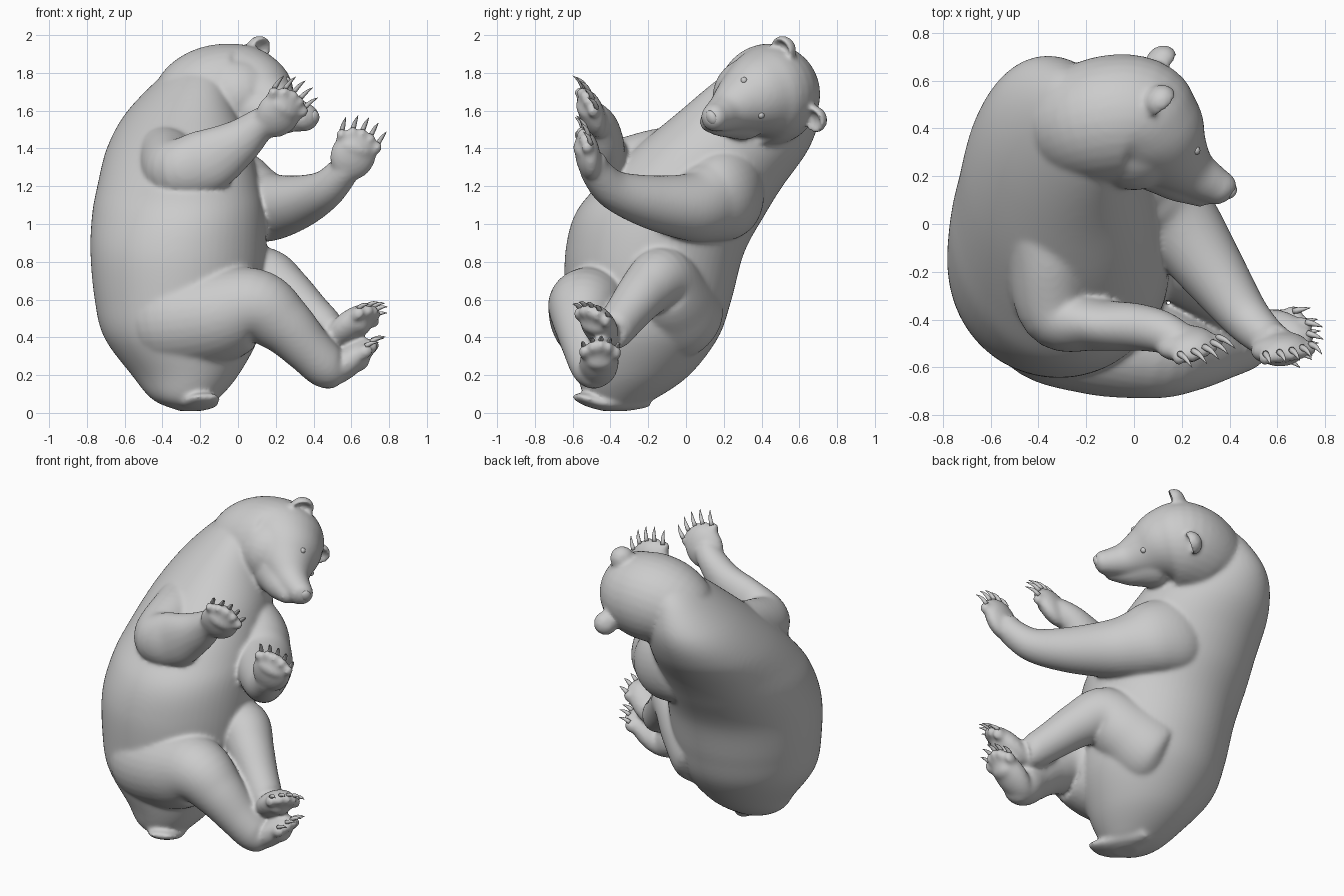
import bpy, bmesh, math
from mathutils import Vector, Matrix

cube = bpy.data.objects.get("Cube")
if cube:
    bpy.data.objects.remove(cube, do_unlink=True)


def spline(points, steps):
    """Catmull-Rom samples through points holding position and radii."""
    pts = [Vector(p) for p in points]
    pts = [2 * pts[0] - pts[1]] + pts + [2 * pts[-1] - pts[-2]]
    out = []
    for p, q, r, s in zip(pts, pts[1:], pts[2:], pts[3:]):
        for i in range(steps):
            t = i / steps
            out.append(q + (r - p) * (t / 2) + (2 * p - 5 * q + 4 * r - s) * (t * t / 2)
                       + (3 * q - p - 3 * r + s) * (t ** 3 / 2))
    return out + [pts[-2]]


def loft(bm, points, axis=None, side=(1, 0, 0), steps=6, sides=32):
    """Closed tube of ellipses; rings follow the path unless an axis is given."""
    samples = spline([p if len(p) == 5 else (*p, p[3]) for p in points], steps)
    centres = [Vector(s[:3]) for s in samples]
    rings = []
    for i, (c, s) in enumerate(zip(centres, samples)):
        t = Vector(axis) if axis else centres[min(i + 1, len(centres) - 1)] - centres[max(i - 1, 0)]
        t.normalize()
        u = Vector((0, 0, 1)).cross(t).normalized() if abs(t.z) < 0.95 else Vector(side)
        v = t.cross(u).normalized()
        angles = [math.tau * k / sides for k in range(sides)]
        rings.append([bm.verts.new(c + u * (s[3] * math.cos(a)) + v * (s[4] * math.sin(a)))
                      for a in angles])
    for lo, hi in zip(rings, rings[1:]):
        for k in range(sides):
            j = (k + 1) % sides
            bm.faces.new((lo[k], lo[j], hi[j], hi[k]))
    bm.faces.new(rings[0][::-1])
    bm.faces.new(rings[-1])


def blob(bm, centre, size, frame=Matrix()):
    """Ellipsoid with its axes turned to a frame."""
    m = Matrix.Translation(centre) @ frame @ Matrix.Diagonal((*size, 1))
    bmesh.ops.create_uvsphere(bm, u_segments=24, v_segments=14, radius=1, matrix=m)


def finish(name, bm):
    bmesh.ops.recalc_face_normals(bm, faces=bm.faces[:])
    mesh = bpy.data.meshes.new(name)
    bm.to_mesh(mesh)
    bm.free()
    for p in mesh.polygons:
        p.use_smooth = True
    obj = bpy.data.objects.new(name, mesh)
    bpy.context.collection.objects.link(obj)
    return obj


def frame_of(forward, normal):
    """Rotation whose x is sideways, y is forward and z is the normal."""
    y = Vector(forward).normalized()
    z = Vector(normal)
    z = (z - y * z.dot(y)).normalized()
    return Matrix((y.cross(z), y, z)).transposed().to_4x4()


def paw(bm, name, centre, forward, palm, size, claw):
    """Pad, five toes and palm cushion in the body; claws as their own object."""
    frame = frame_of(forward, palm)
    w, l, t = size
    place = Matrix.Translation(centre) @ frame
    blob(bm, centre, size, frame)
    blob(bm, place @ Vector((0, l * 0.3, t * 0.5)), (w * 0.7, l * 0.3, t * 0.62), frame)
    claws = bmesh.new()
    for i in range(-2, 3):
        x = i * w * 0.42
        y = l * (0.86 - 0.07 * i * i)
        blob(bm, place @ Vector((x, y, t * 0.2)), (w * 0.23, l * 0.24, t * 0.5), frame)
        pts = []
        for f, r in ((0, .014), (0.5, .011), (0.85, .006), (1.1, .001)):
            tip = Vector((x * (1 + 0.12 * f), y + l * 0.12 + claw * f, claw * (0.4 * f * f - 0.1)))
            pts.append((*(place @ tip), r))
        loft(claws, pts, steps=2, sides=8)
    finish(name + "_claws", claws)


bm = bmesh.new()

# Torso, stacked from rump to shoulders and turned towards the front left
loft(bm, [(-.25, -.38, .01, .06, .07), (-.28, -.35, .07, .17, .18),
          (-.28, -.28, .20, .28, .30), (-.30, -.23, .40, .41, .40),
          (-.31, -.20, .60, .45, .44), (-.315, -.165, .85, .465, .475),
          (-.315, -.085, 1.05, .45, .51), (-.315, .02, 1.20, .42, .50),
          (-.315, .19, 1.40, .366, .472), (-.30, .325, 1.58, .285, .39),
          (-.25, .40, 1.75, .18, .26), (-.21, .43, 1.85, .10, .14),
          (-.20, .43, 1.89, .04, .05)],
     axis=(0, 0, 1), side=(math.cos(.35), math.sin(.35), 0), sides=64)

# Neck, skull and snout, then the throat and jaw
loft(bm, [(-.40, .36, 1.53, .05), (-.32, .38, 1.57, .20), (-.17, .425, 1.665, .262),
          (.00, .44, 1.69, .265), (.09, .38, 1.68, .225), (.17, .285, 1.635, .162),
          (.25, .212, 1.595, .108), (.33, .165, 1.57, .083), (.385, .138, 1.56, .066),
          (.41, .12, 1.555, .03)])
blob(bm, (.0, .355, 1.675), (.22, .215, .21))
loft(bm, [(.03, .34, 1.62, .06), (.08, .30, 1.605, .16), (.18, .20, 1.565, .11),
          (.26, .14, 1.545, .07), (.30, .105, 1.535, .045), (.315, .09, 1.53, .015)])

# Cupped ears
look = Vector((.65, -.68, -.34)).normalized()
crown = Vector((.76, .58, .28)).normalized()
aside = look.cross(crown)
for centre in ((.11, .515, 1.925), (.115, .68, 1.555)):
    bowl = [(-.06, .03), (-.03, .065), (.012, .074), (.02, .06), (-.005, .035), (-.012, .01)]
    loft(bm, [(*(Vector(centre) + look * d), r) for d, r in bowl], axis=look)

# Arms
loft(bm, [(-.38, .24, 1.38, .04), (-.39, .10, 1.37, .16), (-.365, -.14, 1.325, .165, .18),
          (-.325, -.37, 1.285, .15, .165), (-.16, -.42, 1.335, .11, .17),
          (.00, -.43, 1.43, .10, .125), (.11, -.45, 1.52, .09), (.20, -.49, 1.58, .075)])
loft(bm, [(-.30, .30, 1.26, .04), (-.16, .27, 1.20, .15, .22), (-.01, .20, 1.15, .19, .24),
          (.08, .11, 1.11, .192, .21), (.18, .01, 1.09, .178), (.33, -.20, 1.12, .14),
          (.46, -.38, 1.18, .105), (.55, -.47, 1.27, .085), (.60, -.50, 1.34, .075)])

# Legs
loft(bm, [(-.52, -.26, .46, .05), (-.41, -.37, .48, .25), (-.14, -.46, .51, .26),
          (.09, -.53, .56, .205), (.24, -.54, .47, .16), (.37, -.52, .34, .13),
          (.47, -.49, .245, .118), (.54, -.47, .225, .088)])
loft(bm, [(-.28, .04, .42, .08), (-.18, -.02, .48, .23), (-.01, -.08, .61, .215),
          (.13, -.13, .71, .17), (.25, -.22, .64, .14), (.37, -.31, .53, .118),
          (.47, -.38, .44, .105), (.52, -.40, .42, .085)])

# Flat tail
loft(bm, [(-.27, -.20, .08, .05), (-.24, -.32, .055, .09, .045), (-.21, -.45, .05, .11, .035),
          (-.18, -.54, .075, .09, .03), (-.165, -.585, .09, .06, .015)])

# Paws and feet
paw(bm, "right_hand", (.215, -.50, 1.585), (.55, -.15, .75), (.4, -.9, 0), (.12, .14, .065), .085)
paw(bm, "left_hand", (.61, -.52, 1.365), (.35, -.1, .9), (.2, -.97, 0), (.122, .14, .065), .075)
paw(bm, "right_foot", (.58, -.46, .265), (.74, .05, .62), (.65, 0, -.75), (.105, .18, .075), .06)
paw(bm, "left_foot", (.595, -.46, .46), (.75, -.25, .6), (.6, -.5, -.6), (.105, .165, .075), .06)

# Fuse all the flesh into one smooth skin
body = finish("body", bm)
remesh = body.modifiers.new("Fuse", 'REMESH')
remesh.mode = 'VOXEL'
remesh.voxel_size = 0.012
remesh.use_smooth_shade = True
soften = body.modifiers.new("Soften", 'SMOOTH')
soften.factor = 0.5
soften.iterations = 12

# Eyes and nose
for name, side in (("right_eye", -1), ("left_eye", 1)):
    eye = bmesh.new()
    blob(eye, Vector((.17, .285, 1.635)) + (crown * .75 - aside * side * .66) * .155, (.018,) * 3)
    finish(name, eye)
nose = bmesh.new()
blob(nose, (.40, .137, 1.562), (.042, .026, .034), frame_of(look, crown))
finish("nose", nose)
